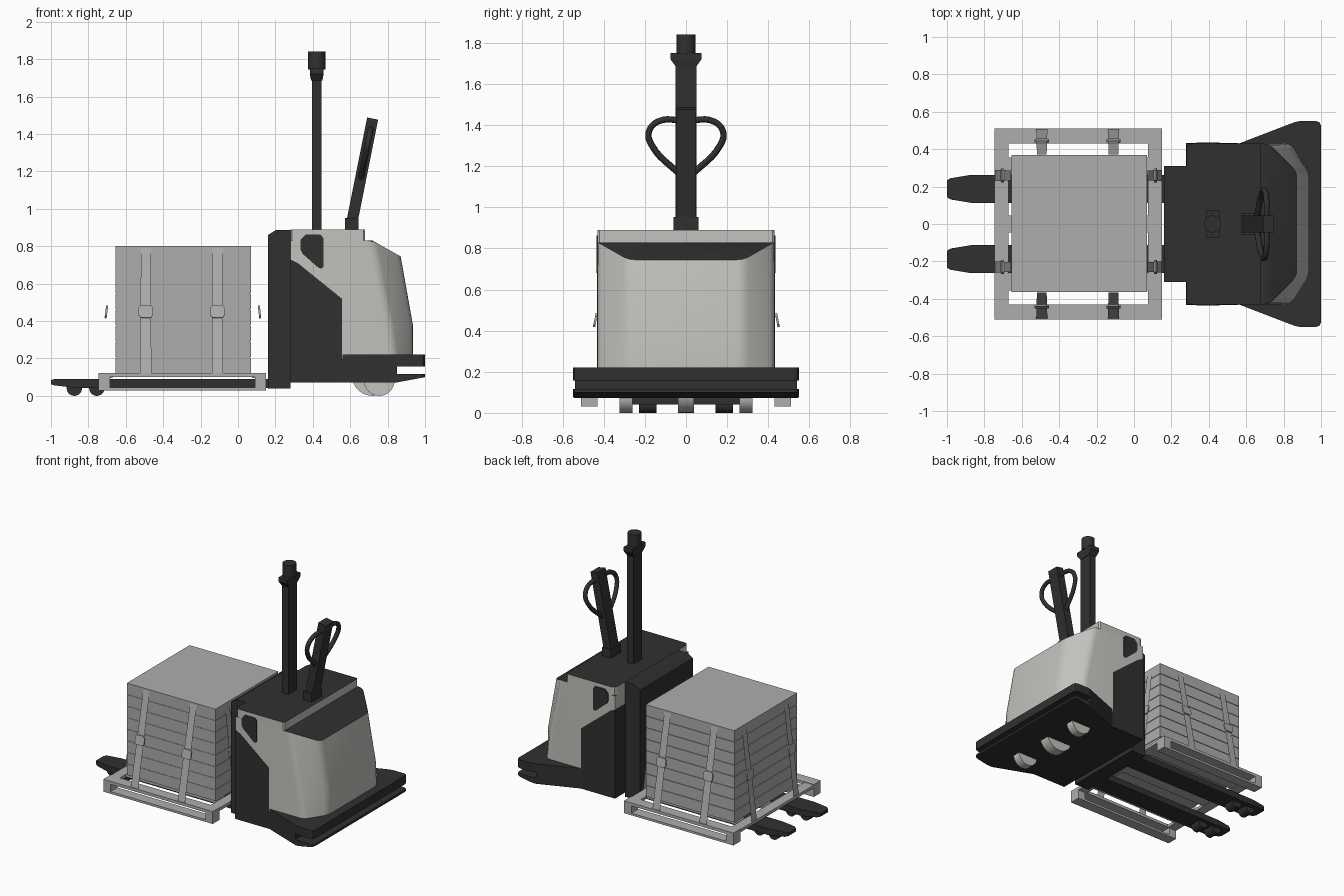
import bpy, bmesh, math
from mathutils import Vector

if "Cube" in bpy.data.objects:
    bpy.data.objects.remove(bpy.data.objects["Cube"])


def material(name, c):
    m = bpy.data.materials.new(name)
    m.diffuse_color = (*c, 1)
    m.use_nodes = True
    m.node_tree.nodes["Principled BSDF"].inputs["Base Color"].default_value = m.diffuse_color
    return m


DARK = material("dark_plastic", (0.03, 0.03, 0.03))
PAINT = material("light_paint", (0.55, 0.54, 0.51))
GREY = material("mid_grey", (0.42, 0.42, 0.42))


def make(name, bm, *mats, smooth=None):
    bmesh.ops.recalc_face_normals(bm, faces=bm.faces)
    me = bpy.data.meshes.new(name)
    bm.to_mesh(me)
    bm.free()
    ob = bpy.data.objects.new(name, me)
    bpy.context.collection.objects.link(ob)
    for m in mats:
        me.materials.append(m)
    if len(mats) > 1:  # second material on upward faces
        for p in me.polygons:
            p.material_index = int(p.normal.z > 0.6)
    if smooth:
        bpy.context.view_layer.objects.active = ob
        for o in bpy.context.selected_objects:
            o.select_set(False)
        ob.select_set(True)
        bpy.ops.object.shade_smooth_by_angle(angle=math.radians(smooth))
    return ob


def loft(name, rings, *mats, smooth=None):
    bm = bmesh.new()
    vs = [[bm.verts.new(p) for p in r] for r in rings]
    n = len(vs[0])
    for a, b in zip(vs, vs[1:]):
        for i in range(n):
            j = (i + 1) % n
            bm.faces.new((a[i], a[j], b[j], b[i]))
    bm.faces.new(vs[0])
    bm.faces.new(vs[-1])
    return make(name, bm, *mats, smooth=smooth)


def prism_xz(name, pts, y0, y1, *mats):
    return loft(name, [[(x, y, z) for x, z in pts] for y in (y0, y1)], *mats)


def prism_xy(name, pts, z0, z1, *mats):
    return loft(name, [[(x, y, z) for x, y in pts] for z in (z0, z1)], *mats)


def box(name, x0, x1, y0, y1, z0, z1, *mats):
    return prism_xy(name, [(x0, y0), (x1, y0), (x1, y1), (x0, y1)], z0, z1, *mats)


def cylinder(name, loc, r, h, mat, axis='Z', n=24):
    bm = bmesh.new()
    bmesh.ops.create_cone(bm, cap_ends=True, segments=n, radius1=r, radius2=r, depth=h)
    ob = make(name, bm, mat, smooth=40)
    ob.location = loc
    if axis == 'Y':
        ob.rotation_euler.x = math.pi / 2
    return ob


def mirror_y(half):
    return half + [(x, -y) for x, y in reversed(half)]


# Forks with tapered tips and load rollers
for s, side in ((1, "left"), (-1, "right")):
    def sect(x, w, z0, z1=0.09):
        c = 0.188 * s
        return [(x, c - w, z0), (x, c + w, z0), (x, c + w, z1), (x, c - w, z1)]
    loft("fork_" + side, [sect(-1, 0.045, 0.062, 0.085), sect(-0.98, 0.057, 0.056),
                          sect(-0.87, 0.075, 0.043), sect(0.2, 0.075, 0.043)], DARK)
    for i, x in enumerate((-0.875, -0.755)):
        cylinder(f"fork_roller_{side}_{i}", (x, 0.185 * s, 0.041), 0.041, 0.085, DARK, 'Y')

# Pallet: side rails with corner blocks, end boards, deck slats
for s, side in ((1, "left"), (-1, "right")):
    y0, y1 = sorted((0.43 * s, 0.51 * s))
    box("pallet_top_rail_" + side, -0.745, 0.15, y0, y1, 0.1, 0.122, GREY)
    box("pallet_bottom_rail_" + side, -0.745, 0.15, y0, y1, 0.03, 0.046, GREY)
    for i, x in enumerate((-0.745, 0.09)):
        box(f"pallet_block_{side}_{i}", x, x + 0.06, y0, y1, 0.046, 0.1, GREY)
for i, x in enumerate((-0.745, 0.075)):
    box(f"pallet_end_board_{i}", x, x + 0.075, -0.43, 0.43, 0.096, 0.118, GREY)
for i in range(3):
    y = (i - 1) * 0.31
    box(f"pallet_slat_{i}", -0.67, 0.075, y - 0.045, y + 0.045, 0.1, 0.122, GREY)

# Stacked load
N, h = 8, 0.683 / 8
box("load_core", -0.65, 0.065, -0.36, 0.365, 0.124, 0.8, GREY)
for i in range(N):
    box(f"load_layer_{i}", -0.655, 0.07, -0.363, 0.37, 0.122 + i * h, 0.122 + (i + 1) * h - 0.004, GREY)


# Straps splaying from the load to the pallet edge, with buckles
def strap(name, top, bottom, across):
    top, bottom, a = Vector(top), Vector(bottom), Vector(across)
    bm = bmesh.new()
    bm.faces.new([bm.verts.new(p) for p in
                  (top - a * 0.026, top + a * 0.026, bottom + a * 0.03, bottom - a * 0.03)])
    make("strap_" + name, bm, GREY)
    d = (top - bottom).normalized()
    n = d.cross(a)
    if n.z < 0:
        n = -n
    c = top.lerp(bottom, 0.51) + n * 0.004
    ring = [(-.026, -.034), (.026, -.034), (.038, -.02), (.038, .02), (.026, .034),
            (-.026, .034), (-.038, .02), (-.038, -.02)]
    loft("buckle_" + name, [[c + a * u + d * v + n * t for u, v in ring] for t in (-.005, .006)], GREY)


for i, x in enumerate((-0.493, -0.11)):
    strap(f"front_{i}", (x, -0.365, 0.79), (x, -0.505, 0.123), (1, 0, 0))
    strap(f"back_{i}", (x, 0.372, 0.79), (x, 0.505, 0.123), (1, 0, 0))
for i, y in enumerate((-0.23, 0.26)):
    strap(f"tip_end_{i}", (-0.657, y, 0.79), (-0.74, y, 0.12), (0, 1, 0))
    strap(f"truck_end_{i}", (0.072, y, 0.79), (0.148, y, 0.12), (0, 1, 0))

# Fork carriage block behind the load
prism_xz("fork_carriage", [(0.16, 0.04), (0.28, 0.04), (0.28, 0.888), (0.205, 0.888), (0.16, 0.86)],
         -0.31, 0.31, DARK)

# Main hood with chamfered corners and a dark sloped top
bm = bmesh.new()
rows = []
for (x1, z1), (x2, z2) in (((0.84, 0.2), (0.935, 0.2)), ((0.815, 0.38), (0.935, 0.38)),
                           ((0.72, 0.83), (0.87, 0.745))):
    rows.append([bm.verts.new(p) for p in (
        (0.28, -0.43, z1), (x1, -0.43, z1), (x2, -0.28, z2),
        (x2, 0.28, z2), (x1, 0.43, z1), (0.28, 0.43, z1))])
for a, b in zip(rows, rows[1:]):
    for i in range(6):
        j = (i + 1) % 6
        bm.faces.new((a[i], a[j], b[j], b[i]))
t = rows[-1]
bm.faces.new(rows[0])
bm.faces.new((t[0], t[1], t[4], t[5]))
bm.faces.new((t[1], t[2], t[3], t[4]))
corners = [e for e in bm.edges if abs(e.verts[0].co.z - e.verts[1].co.z) > 0.1
           and min(v.co.x for v in e.verts) > 0.6]
bmesh.ops.bevel(bm, geom=corners, offset=0.03, segments=3, profile=0.5, affect='EDGES')
make("hood", bm, PAINT, DARK, smooth=25)

# Top slab, dark on top
prism_xy("hood_top", mirror_y([(0.68, 0.42), (0.67, 0.43), (0.31, 0.43), (0.289, 0.421), (0.28, 0.4)]),
         0.825, 0.89, PAINT, DARK)

# Dark side skirt and side windows
prism_xz("side_skirt", [(0.278, 0.075), (0.555, 0.075), (0.555, 0.52), (0.32, 0.71), (0.278, 0.73)],
         -0.433, 0.433, DARK)
prism_xz("side_windows", [(0.335, 0.78), (0.345, 0.76), (0.43, 0.685), (0.445, 0.68), (0.456, 0.69),
                          (0.456, 0.845), (0.44, 0.862), (0.36, 0.862), (0.335, 0.835)],
         -0.435, 0.435, DARK)

# Base: plan outline intersected with the notched side profile
base = prism_xy("base", mirror_y([(0.28, 0.43), (0.56, 0.43), (0.86, 0.545), (0.885, 0.55),
                                  (0.975, 0.55), (0.993, 0.543), (1.0, 0.525)]), -0.1, 0.5, DARK)
cutter = prism_xz("base_profile_cutter", [
    (0.26, 0.072), (0.85, 0.072), (1.02, 0.104), (1.02, 0.117), (0.85, 0.117), (0.85, 0.157),
    (1.02, 0.157), (1.02, 0.22), (0.26, 0.22)], -0.7, 0.7, DARK)
cutter.hide_render = True
mod = base.modifiers.new("profile", 'BOOLEAN')
mod.operation, mod.solver, mod.object = 'INTERSECT', 'EXACT', cutter
bpy.context.view_layer.objects.active = base
bpy.ops.object.modifier_apply(modifier=mod.name)
bpy.data.objects.remove(cutter)

# Drive wheel and casters
cylinder("drive_wheel", (0.72, 0, 0.112), 0.112, 0.08, PAINT, 'Y', 32)
for s, side in ((1, "left"), (-1, "right")):
    cylinder("caster_" + side, (0.755, 0.292 * s, 0.082), 0.082, 0.062, PAINT, 'Y', 32)

# Mast pole with flared collar and beacon
box("mast_pole", 0.395, 0.447, -0.05, 0.05, 0.88, 1.72, DARK)


def rect(x, y, z):
    return [(0.421 - x, -y, z), (0.421 + x, -y, z), (0.421 + x, y, z), (0.421 - x, y, z)]


loft("mast_collar", [rect(0.03, 0.05, 1.685), rect(0.037, 0.075, 1.72), rect(0.037, 0.075, 1.75)], DARK)
cylinder("beacon", (0.421, 0, 1.793), 0.046, 0.094, DARK)

# Tiller: collar, leaning column and grip loop
box("tiller_collar", 0.572, 0.645, -0.06, 0.06, 0.88, 0.952, DARK)
col = box("tiller_column", -0.03, 0.03, -0.046, 0.046, -0.285, 0.285, DARK)
col.location = (0.664, 0, 1.203)
col.rotation_euler.y = math.atan(0.2)

half = [(0.03, 1.16), (0.165, 1.30), (0.181, 1.365), (0.135, 1.418)]
pts = half + [(0, 1.42)] + [(-y, z) for y, z in reversed(half)]
cu = bpy.data.curves.new("tiller_grip", 'CURVE')
cu.dimensions = '3D'
cu.bevel_depth, cu.bevel_resolution, cu.resolution_u = 0.016, 2, 6
sp = cu.splines.new('BEZIER')
sp.bezier_points.add(len(pts) - 1)
for bp, (y, z) in zip(sp.bezier_points, pts):
    bp.co = (0.61 + (z - 0.93) * 0.2, y, z)
    bp.handle_left_type = bp.handle_right_type = 'AUTO'
cu.materials.append(DARK)
bpy.context.collection.objects.link(bpy.data.objects.new("tiller_grip", cu))
